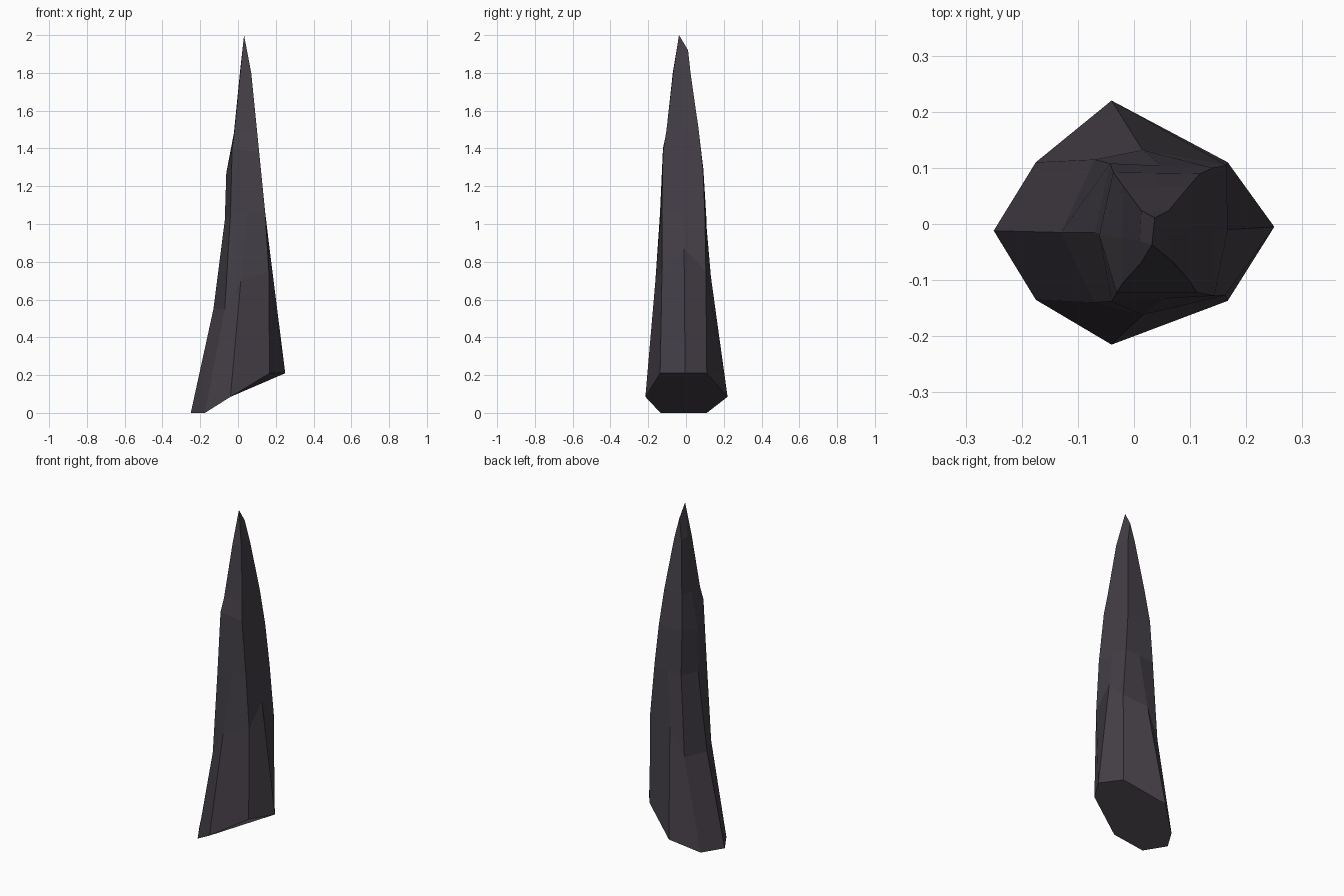
import bpy, bmesh
from mathutils import Vector as V

if "Cube" in bpy.data.objects:
    bpy.data.objects.remove(bpy.data.objects["Cube"])

# Lower rings, eight corners: left, left-back, back, right-back, right, right-front, front, left-front
base = [(-.25, -.012, 0), (-.175, .11, 0), (-.04, .22, .085), (.167, .11, .21),
        (.25, -.005, .21), (.167, -.137, .21), (-.04, -.215, .085), (-.175, -.135, 0)]
waist = [(-.13, -.015, .55), (-.07, .115, .55), (.015, .132, .72), (.165, .105, .75),
         (.167, -.01, .87), (.163, -.127, .75), (.015, -.162, .7), (-.07, -.14, .55)]


def boxed(left, lb, rb, rf, lf):
    """Upper ring: back, right and front corners lie flat between their neighbours."""
    left, lb, rb, rf, lf = map(V, (left, lb, rb, rf, lf))
    return [left, lb, (lb + rb) / 2, rb, (rb + rf) / 2, rf, (rf + lf) / 2, lf]


rings = [
    base, waist,
    boxed((-.07, -.015, 1.02), (-.043, .108, 1.03), (.14, .1, 1.05), (.143, -.128, 1.07), (-.04, -.138, 1.05)),
    boxed((-.062, -.02, 1.27), (-.037, .092, 1.29), (.118, .09, 1.29), (.112, -.122, 1.38), (-.031, -.122, 1.4)),
    boxed((-.022, -.025, 1.48), (-.018, .066, 1.5), (.098, .067, 1.5), (.1, -.103, 1.5), (-.02, -.105, 1.48)),
    boxed((.01, -.03, 1.8), (.013, .024, 1.8), (.062, .024, 1.8), (.07, -.068, 1.8), (.012, -.07, 1.8)),
]
# Chisel tip: front corners meet at the peak, back corners at a lower shoulder
peak, shoulder = (.032, -.037, 2), (.037, .011, 1.92)

bm = bmesh.new()
loops = [[bm.verts.new(p) for p in ring] for ring in rings]
p, s = bm.verts.new(peak), bm.verts.new(shoulder)
loops.append([p, s, s, s, s, p, p, p])
bm.faces.new(loops[0][::-1])
for lo, hi in zip(loops, loops[1:]):
    for i in range(8):
        j = (i + 1) % 8
        corners = list(dict.fromkeys((lo[i], lo[j], hi[j], hi[i])))
        bm.faces.new(corners)
bmesh.ops.recalc_face_normals(bm, faces=bm.faces)

# Stone spike
mesh = bpy.data.meshes.new("stone_spike")
bm.to_mesh(mesh)
bm.free()
stone = bpy.data.materials.new("dark purple grey stone")
stone.diffuse_color = (.058, .050, .063, 1)
stone.use_nodes = True
stone.node_tree.nodes["Principled BSDF"].inputs["Base Color"].default_value = stone.diffuse_color
mesh.materials.append(stone)
bpy.context.collection.objects.link(bpy.data.objects.new("stone_spike", mesh))
